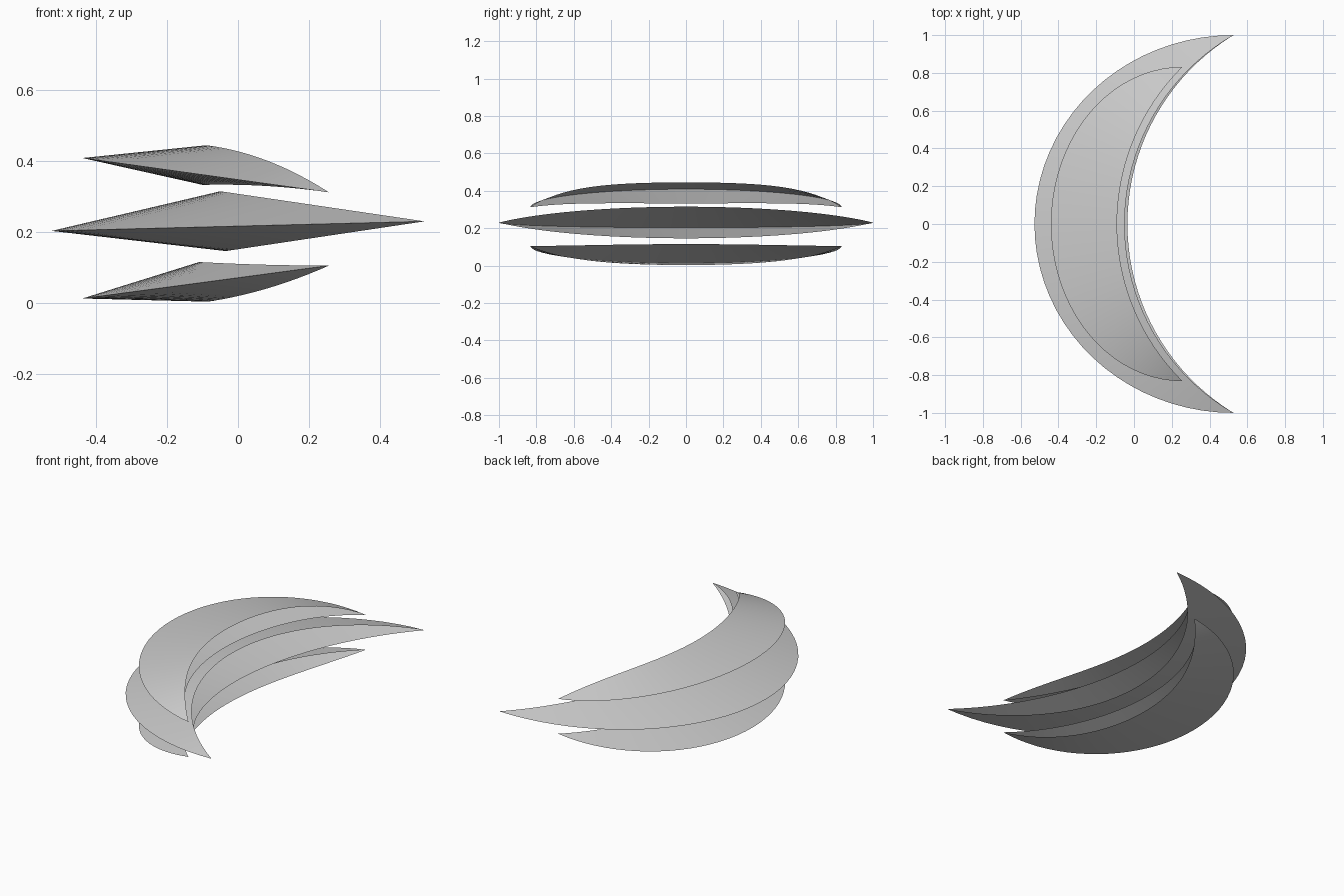
import bpy, bmesh, math

cube = bpy.data.objects.get("Cube")
if cube:
    bpy.data.objects.remove(cube)

grey = bpy.data.materials.new("plain grey")
grey.use_nodes = True
colour = (0.6, 0.6, 0.6, 1)
grey.diffuse_color = colour
grey.node_tree.nodes["Principled BSDF"].inputs["Base Color"].default_value = colour

STEPS = 40


def outer_edge(mid, tip):
    """Half ellipse from tip to tip, tilted in height."""
    pts = []
    for i in range(STEPS + 1):
        a = math.pi * (i / STEPS - 0.5)
        s = 1 - math.cos(a)
        pts.append((tip[0] + (mid[0] - tip[0]) * math.cos(a), tip[1] * math.sin(a),
                    mid[1] + (tip[2] - mid[1]) * s))
    return pts


def inner_edge(mid, tip, bulge):
    """Circular arc through both tips, with a bulge in height."""
    sag = tip[0] - mid[0]
    radius = (tip[1] ** 2 + sag ** 2) / (2 * sag)
    half = math.asin(tip[1] / radius)
    pts = []
    for i in range(STEPS + 1):
        a = half * (2 * i / STEPS - 1)
        x = mid[0] + radius * (1 - math.cos(a))
        s = (x - mid[0]) / sag
        pts.append((x, radius * math.sin(a),
                    mid[1] + (tip[2] - mid[1]) * s + bulge * s * (1 - s)))
    return pts


def blade(name, tip, rim, top, bottom, top_bulge=0, bottom_bulge=0):
    """Crescent shell: two plates meeting at the outer rim, open on the inside."""
    bm = bmesh.new()
    edges = [inner_edge(top, tip, top_bulge), outer_edge(rim, tip),
             inner_edge(bottom, tip, bottom_bulge)]
    rows = [[bm.verts.new(p) for p in e] for e in edges]
    for a, b in zip(rows, rows[1:]):
        for i in range(STEPS):
            bm.faces.new((a[i], a[i + 1], b[i + 1], b[i]))
    # collapse the points that meet at the tips
    bmesh.ops.remove_doubles(bm, verts=bm.verts, dist=0.0001)
    mesh = bpy.data.meshes.new(name)
    bm.to_mesh(mesh)
    bm.free()
    mesh.materials.append(grey)
    obj = bpy.data.objects.new(name, mesh)
    bpy.context.collection.objects.link(obj)
    bpy.ops.object.select_all(action="DESELECT")
    obj.select_set(True)
    bpy.context.view_layer.objects.active = obj
    bpy.ops.object.shade_smooth_by_angle(angle=math.radians(30))


# three stacked crescents: rim, top and bottom are (x, z) at the middle
blade("middle_crescent", (0.527, 1, 0.23), (-0.527, 0.203), (-0.05, 0.315), (-0.035, 0.146))
blade("upper_crescent", (0.257, 0.832, 0.312), (-0.44, 0.409), (-0.09, 0.445),
      (-0.1, 0.333), 0.09, 0.03)
blade("lower_crescent", (0.257, 0.832, 0.105), (-0.44, 0.012), (-0.11, 0.115),
      (-0.085, 0.003), -0.01, -0.05)
